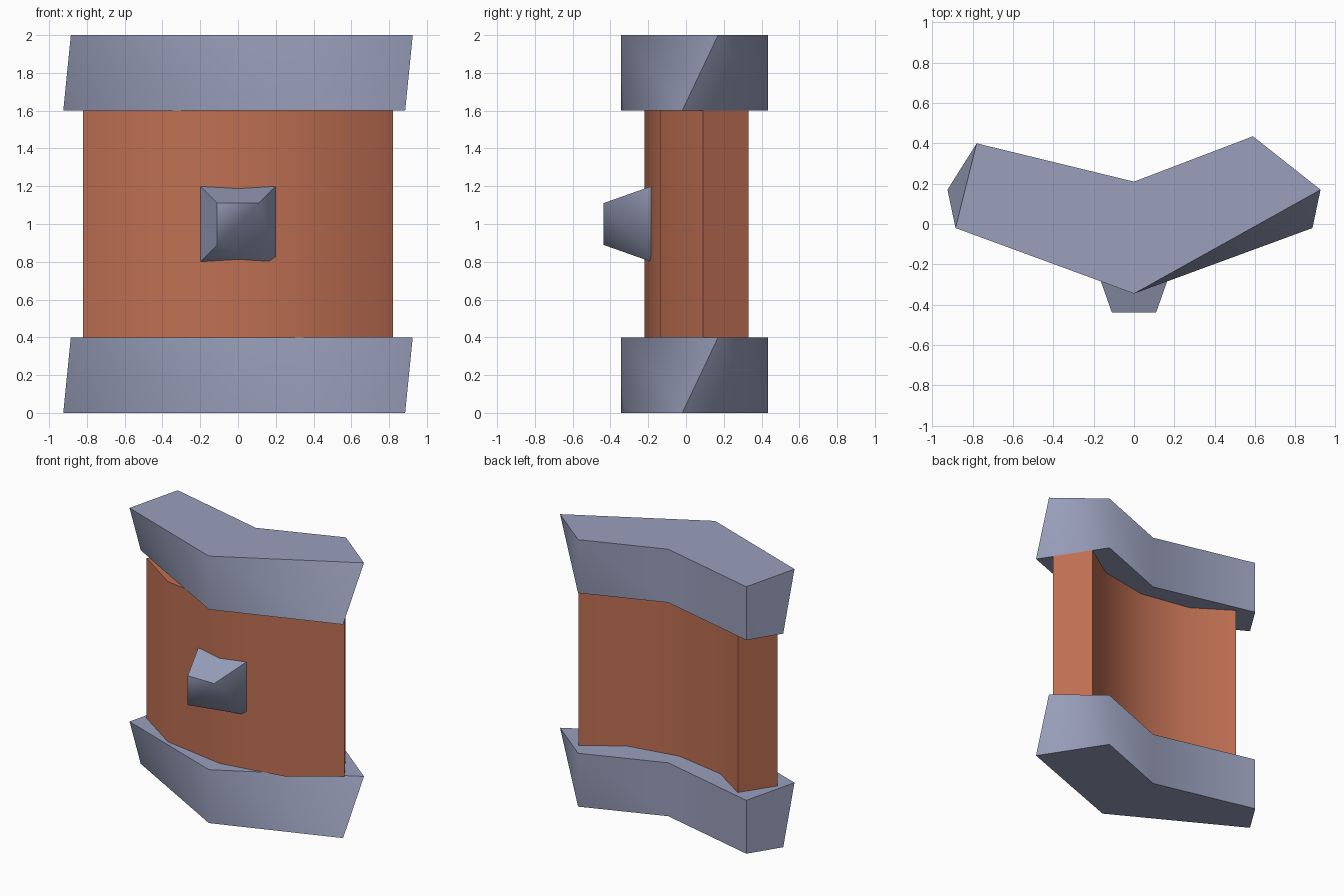
import bpy, math

if "Cube" in bpy.data.objects:
    bpy.data.objects.remove(bpy.data.objects["Cube"])


def material(name, rgb):
    m = bpy.data.materials.new(name)
    m.diffuse_color = (*rgb, 1)
    m.use_nodes = True
    m.node_tree.nodes["Principled BSDF"].inputs["Base Color"].default_value = m.diffuse_color
    return m


GREY = material("blue_grey", (0.32, 0.35, 0.50))
CLAY = material("clay_orange", (0.52, 0.16, 0.085))


def make(name, verts, faces, mat, angle=65):
    me = bpy.data.meshes.new(name)
    me.from_pydata(verts, [], faces)
    me.materials.append(mat)
    ob = bpy.data.objects.new(name, me)
    bpy.context.collection.objects.link(ob)
    bpy.ops.object.select_all(action='DESELECT')
    ob.select_set(True)
    bpy.context.view_layer.objects.active = ob
    bpy.ops.object.shade_smooth_by_angle(angle=math.radians(angle))
    return ob


def loft(name, low, high, z0, z1, mat):
    """Join two outlines (counter-clockwise) with triangulated walls and caps."""
    n = len(low)
    verts = [(x, y, z0) for x, y in low] + [(x, y, z1) for x, y in high]
    faces = [tuple(reversed(range(n))), tuple(range(n, 2 * n))]
    for i in range(n):
        j = (i + 1) % n
        faces += [(i, j, n + i), (j, n + j, n + i)]
    return make(name, verts, faces, mat)


# Top and bottom bands: chevron outline whose two end corners twist with height
back = [(0.59, 0.435), (0, 0.21), (-0.78, 0.40)]
low = [(0, -0.345), (0.885, -0.02)] + back + [(-0.925, 0.17)]
high = [(0, -0.345), (0.925, 0.17)] + back + [(-0.885, -0.02)]
for name, z in (("bottom_band", 0.0), ("top_band", 1.6)):
    loft(name, low, high, z, z + 0.4, GREY)

# Curved panel between the bands
front_half = [(0, -0.22), (0.485, -0.137), (0.82, 0.09)]
back_half = [(0.66, 0.33), (0.385, 0.15), (0, 0.08)]
half = front_half + back_half
outline = half + [(-x, y) for x, y in reversed(half) if x > 0]
loft("curved_panel", outline, outline, 0.4, 1.6, CLAY)

# Boss on the front: tapered block with one front corner chamfered away
b, t = 0.212, 0.11
base = [(x * b, -0.15, 1 + z * b) for x, z in ((-1, -1), (1, -1), (1, 1), (-1, 1))]
tip = [(x * t, -0.438, 1 + z * t) for x, z in ((-1, -1), (1, 1), (-1, 1))]
make("front_boss", base + tip,
     [(3, 2, 1, 0), (4, 5, 6), (0, 1, 4), (4, 1, 5), (1, 2, 5), (2, 3, 6, 5), (3, 0, 4, 6)],
     GREY, 50)
